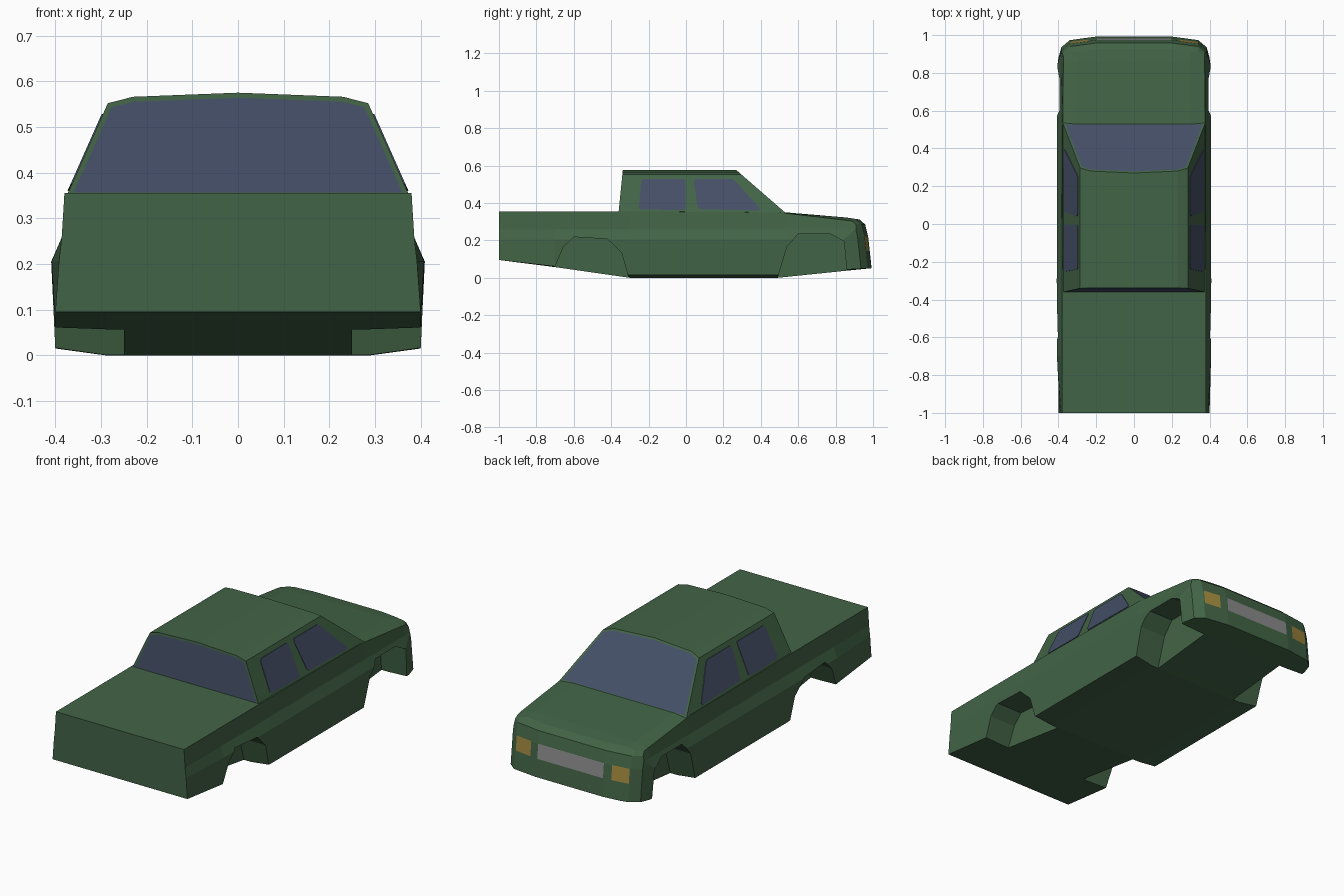
import bpy, bmesh
from mathutils import Vector

if "Cube" in bpy.data.objects:
    bpy.data.objects.remove(bpy.data.objects["Cube"])


def material(name, rgb):
    m = bpy.data.materials.new(name)
    m.diffuse_color = (*rgb, 1)
    m.use_nodes = True
    m.node_tree.nodes["Principled BSDF"].inputs["Base Color"].default_value = m.diffuse_color
    return m


GREEN = material("green paint", (0.055, 0.127, 0.061))
GLASS = material("blue glass", (0.058, 0.078, 0.135))
LAMP = material("amber lamp", (0.36, 0.25, 0.05))
GRILLE = material("grey grille", (0.26, 0.26, 0.26))


def loft(name, rings, mats):
    """Closed solid through rings that all have the same point count."""
    bm = bmesh.new()
    vs = [[bm.verts.new(p) for p in r] for r in rings]
    n = len(vs[0])
    for a, b in zip(vs, vs[1:]):
        for i in range(n):
            j = (i + 1) % n
            bm.faces.new((a[i], a[j], b[j], b[i]))
    bm.faces.new(vs[0][::-1])
    bm.faces.new(vs[-1])
    bmesh.ops.recalc_face_normals(bm, faces=bm.faces[:])
    me = bpy.data.meshes.new(name)
    bm.to_mesh(me)
    bm.free()
    for m in mats:
        me.materials.append(m)
    ob = bpy.data.objects.new(name, me)
    bpy.context.collection.objects.link(ob)
    return ob


def mirrored(half):
    return half + [(-x, z) for x, z in reversed(half)]


# Body: cross-sections from tail to nose (y, half section bottom to top)
def section(y, zb, rise, flare, top, edge_drop, edge_x):
    half = [(0.29, zb), (0.40, zb + rise), (flare, 0.205), (0.386, 0.258),
            (edge_x, top - edge_drop), (0.30, top)]
    return [(x, y, z) for x, z in mirrored(half)]


body = loft("body", [
    section(-1.0, 0.095, 0.0, 0.392, 0.355, 0, 0.38),
    section(-0.70, 0.057, 0.004, 0.408, 0.355, 0, 0.38),
    section(-0.30, 0.0, 0.015, 0.409, 0.355, 0, 0.38),
    section(0.49, 0.0, 0.015, 0.407, 0.352, 0.003, 0.378),
    section(0.53, 0.004, 0.015, 0.407, 0.350, 0.005, 0.377),
    section(0.86, 0.038, 0.006, 0.405, 0.322, 0.015, 0.374),
    section(1.10, 0.062, 0.0, 0.400, 0.285, 0.015, 0.37),
], [GREEN, LAMP, GRILLE])

# Nose cutter: plan outline with rounded front, leaning back with height
plan = [(0.6, -1.2), (0.6, 0.80), (0.405, 0.86), (0.385, 0.935),
        (0.34, 0.973), (0.20, 0.992)]
outline = mirrored(plan[::-1])
nose = []
for z, back in [(-0.2, -0.02), (0.055, 0.0), (0.22, 0.018), (0.285, 0.034), (0.36, 0.12)]:
    nose.append([(x, y - back if y > 0 else y, z) for x, y in outline])
nose_cutter = loft("nose_cutter", nose, [GREEN])

# Wheel arch cutters
REAR_ARCH = [(-0.72, -0.1), (-0.70, 0.06), (-0.655, 0.165), (-0.60, 0.218),
             (-0.42, 0.207), (-0.345, 0.135), (-0.307, 0.0), (-0.30, -0.1)]
FRONT_ARCH = [(0.47, -0.1), (0.49, 0.0), (0.54, 0.165), (0.60, 0.235),
              (0.77, 0.235), (0.845, 0.195), (0.86, 0.03), (0.865, -0.1)]
cutters = [(nose_cutter, 'INTERSECT')]
for s, side in ((1, "right"), (-1, "left")):
    for label, arch in (("rear", REAR_ARCH), ("front", FRONT_ARCH)):
        c = loft(f"{side}_{label}_arch_cutter",
                 [[(s * x, y, z) for y, z in arch] for x in (0.25, 0.55)], [GREEN])
        cutters.append((c, 'DIFFERENCE'))
for c, op in cutters:
    c.hide_render = True
    mod = body.modifiers.new("cut", 'BOOLEAN')
    mod.object, mod.operation, mod.solver = c, op, 'EXACT'
bpy.context.view_layer.update()
dg = bpy.context.evaluated_depsgraph_get()
me = bpy.data.meshes.new_from_object(body.evaluated_get(dg))
body.modifiers.clear()
body.data = me
for c, op in cutters:
    bpy.data.objects.remove(c)
me.materials.clear()
for m in (GREEN, LAMP, GRILLE):
    me.materials.append(m)

# Lamps and grille: slice the nose faces and colour them by position
bm = bmesh.new()
bm.from_mesh(me)
cuts = [((x, 0, 0), (1, 0, 0)) for x in (-0.335, -0.24, -0.195, 0.195, 0.24, 0.335)]
cuts += [((0, 0, z), (0, 0, 1)) for z in (0.145, 0.222)]
for co, no in cuts:
    bm.normal_update()
    front = [f for f in bm.faces if f.normal.y > 0.5 and f.calc_center_median().y > 0.9]
    geom = set(front)
    for f in front:
        geom.update(f.edges)
        geom.update(f.verts)
    bmesh.ops.bisect_plane(bm, geom=list(geom), plane_co=Vector(co),
                           plane_no=Vector(no), dist=1e-5)
bm.normal_update()
for f in bm.faces:
    c = f.calc_center_median()
    f.material_index = 0
    f.smooth = False
    if f.normal.y > 0.5 and c.y > 0.9 and 0.145 < c.z < 0.222:
        if abs(c.x) < 0.195:
            f.material_index = 2
        elif 0.24 < abs(c.x) < 0.335:
            f.material_index = 1
bm.to_mesh(me)
bm.free()

# Cab with arched roof, sloping windscreen and steep rear window
cab_section = mirrored([(0.377, 0.345), (0.285, 0.552), (0.23, 0.566)])
cab_section.insert(3, (0.0, 0.575))
rear = [(x, -0.338 - (0.575 - z) * 0.1, z) for x, z in cab_section]
front = [(x, 0.27 + (0.575 - z) * 1.15, z) for x, z in cab_section]
cab = loft("cab", [rear, front], [GREEN, GLASS])
bm = bmesh.new()
bm.from_mesh(cab.data)
bm.normal_update()
ends = [f for f in bm.faces if abs(f.normal.y) > 0.4]
bmesh.ops.inset_individual(bm, faces=ends, thickness=0.011, use_even_offset=True)
for f in ends:
    f.material_index = 1
bm.to_mesh(cab.data)
bm.free()

# Side windows: thin plates lying on the sloping cab sides
REAR_PANE = [(-0.252, 0.375), (-0.24, 0.518), (-0.228, 0.528), (-0.012, 0.528),
             (-0.004, 0.52), (-0.004, 0.37), (-0.014, 0.362), (-0.24, 0.365)]
FRONT_PANE = [(0.062, 0.378), (0.042, 0.515), (0.05, 0.528), (0.245, 0.528),
              (0.262, 0.518), (0.395, 0.37), (0.39, 0.36), (0.075, 0.366)]
for s, side in ((1, "right"), (-1, "left")):
    for label, pane in (("rear", REAR_PANE), ("front", FRONT_PANE)):
        loft(f"{side}_{label}_window",
             [[(s * (0.377 - (z - 0.345) * 0.092 / 0.207 + d), y, z) for y, z in pane]
              for d in (-0.003, 0.003)], [GLASS])
